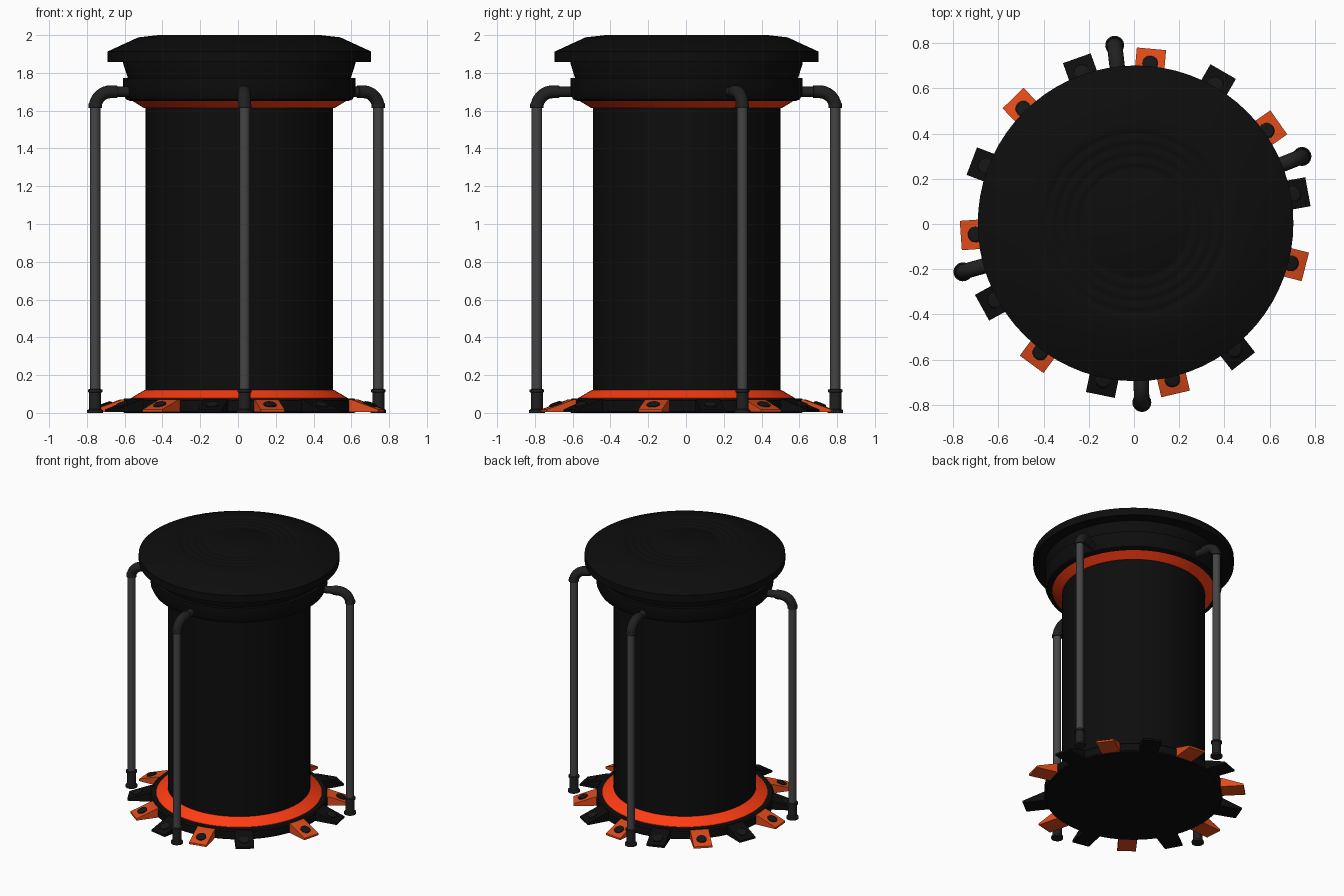
import bpy, bmesh, math
from mathutils import Matrix, Vector

if "Cube" in bpy.data.objects:
    bpy.data.objects.remove(bpy.data.objects["Cube"])

CX, CY = 0.007, 0.003   # axis of the column


def material(name, r, g, b):
    m = bpy.data.materials.new(name)
    m.diffuse_color = (r, g, b, 1)
    m.use_nodes = True
    m.node_tree.nodes["Principled BSDF"].inputs["Base Color"].default_value = m.diffuse_color
    return m


BLACK = material("black", 0.004, 0.004, 0.004)
BOLT = material("bolt_dark", 0.008, 0.008, 0.008)
GREY = material("pipe_grey", 0.06, 0.06, 0.06)
DARK = material("fitting_dark", 0.015, 0.015, 0.015)
ORANGE = material("ring_orange", 1.0, 0.045, 0.006)
RUST = material("clamp_orange", 0.75, 0.07, 0.01)


def finish(bm, name, mat, matrix=None):
    if matrix:
        bm.transform(matrix)
    bmesh.ops.recalc_face_normals(bm, faces=bm.faces)
    me = bpy.data.meshes.new(name)
    bm.to_mesh(me)
    bm.free()
    me.materials.append(mat)
    ob = bpy.data.objects.new(name, me)
    bpy.context.collection.objects.link(ob)
    bpy.ops.object.select_all(action='DESELECT')
    ob.select_set(True)
    bpy.context.view_layer.objects.active = ob
    bpy.ops.object.shade_smooth_by_angle(angle=math.radians(30))
    return ob


def skin(bm, rings, closed=False):
    """Bridge equal-length loops of points, capping the ends unless closed."""
    loops = [[bm.verts.new(p) for p in ring] for ring in rings]
    n = len(loops[0])
    pairs = list(zip(loops, loops[1:])) + ([(loops[-1], loops[0])] if closed else [])
    for a, b in pairs:
        for i in range(n):
            j = (i + 1) % n
            bm.faces.new((a[i], a[j], b[j], b[i]))
    if not closed:
        bm.faces.new(loops[0])
        bm.faces.new(loops[-1])


def lathe(name, profile, mat, matrix, n=72, closed=False):
    bm = bmesh.new()
    skin(bm, [[(r * math.cos(2 * math.pi * i / n), r * math.sin(2 * math.pi * i / n), z)
               for i in range(n)] for r, z in profile], closed)
    return finish(bm, name, mat, matrix)


def spoke(deg):
    return Matrix.Translation((CX, CY, 0)) @ Matrix.Rotation(math.radians(deg), 4, 'Z')


# Column, base and lid
axis = spoke(0)
lathe("base_plate", [(0.61, 0), (0.62, 0.008), (0.62, 0.065), (0.61, 0.075)], BLACK, axis)
lathe("base_orange_ring", [(0.49, 0.07), (0.575, 0.07), (0.575, 0.078), (0.5, 0.122), (0.49, 0.122)],
      ORANGE, axis, closed=True)
lathe("column", [(0.496, 0.06), (0.496, 1.66)], BLACK, axis)
lathe("top_orange_ring", [(0.49, 1.614), (0.505, 1.614), (0.572, 1.655), (0.49, 1.655)],
      ORANGE, axis, closed=True)
lathe("collar", [(0.575, 1.65), (0.6, 1.66), (0.615, 1.69), (0.615, 1.772), (0.59, 1.772),
                 (0.615, 1.85), (0.615, 1.87)], BLACK, axis)
lid = [(0.6, 1.857), (0.698, 1.857), (0.698, 1.913), (0.535, 1.988), (0.43, 2.0)]
for r in (0.41, 0.36, 0.31, 0.26):   # shallow concentric grooves
    lid += [(r, 2.0), (r - 0.008, 1.996), (r - 0.022, 1.996), (r - 0.03, 2.0)]
lathe("lid", lid, BLACK, axis)

# Ring of wedge clamps with bolts
W = 0.065
WEDGE = [(0.59, 0.004), (0.775, 0.004), (0.775, 0.018), (0.625, 0.072), (0.59, 0.072)]
for i in range(14):
    m = spoke(-14.4 + 24.8 * i)
    bm = bmesh.new()
    skin(bm, [[(r, y, z) for r, z in WEDGE] for y in (-W, W)])
    finish(bm, f"clamp_{i + 1}", BLACK if i % 2 else RUST, m)
    tilt = Matrix.Translation((0.708, 0, 0.04)) @ Matrix.Rotation(math.radians(20), 4, 'Y')
    lathe(f"clamp_bolt_{i + 1}", [(0.035, -0.01), (0.035, 0.008), (0.026, 0.014)],
          BOLT, m @ tilt, 16)

# Drain pipes: straight run, foot, elbow and stub into the collar
R, B = 0.793, 0.085
for i, deg in enumerate((21.9, 96.7, 195.7, 272), 1):
    m = spoke(deg)
    at = m @ Matrix.Translation((R, 0, 0))
    lathe(f"pipe_{i}", [(0.028, 0.02), (0.028, 1.64)], GREY, at, 20)
    lathe(f"pipe_foot_{i}", [(0.042, 0), (0.042, 0.014), (0.032, 0.02), (0.032, 0.108),
                             (0.038, 0.11), (0.038, 0.124), (0.028, 0.126)], DARK, at, 20)
    lathe(f"pipe_socket_{i}", [(0.036, 1.615), (0.036, 1.632), (0.033, 1.64)], DARK, at, 20)
    path = []
    for k in range(10):
        a = math.radians(10 * k)
        path.append((R - B + B * math.cos(a), 1.615 + B * math.sin(a), a, 0.034))
    path += [(0.675, 1.70, math.pi / 2, 0.034), (0.674, 1.70, math.pi / 2, 0.027),
             (0.58, 1.70, math.pi / 2, 0.027)]
    bm = bmesh.new()
    skin(bm, [[(x + s * math.cos(a) * math.cos(t), s * math.sin(t), z + s * math.sin(a) * math.cos(t))
               for t in (2 * math.pi * j / 20 for j in range(20))] for x, z, a, s in path])
    finish(bm, f"pipe_elbow_{i}", DARK, m)
